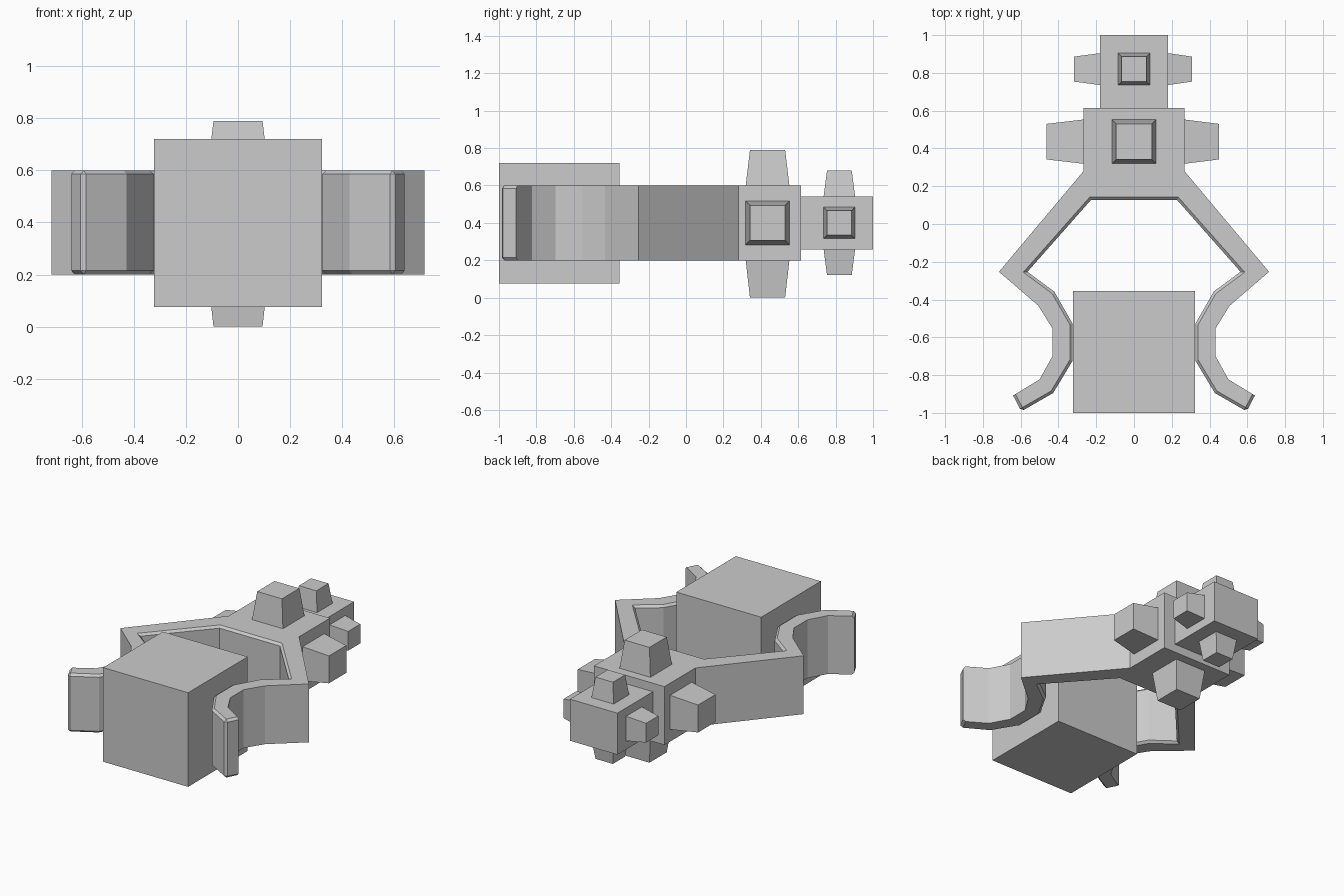
import bpy, bmesh
from mathutils import Matrix, Vector

if "Cube" in bpy.data.objects:
    bpy.data.objects.remove(bpy.data.objects["Cube"])


def finish(name, bm):
    bmesh.ops.recalc_face_normals(bm, faces=bm.faces)
    me = bpy.data.meshes.new(name)
    bm.to_mesh(me)
    bm.free()
    ob = bpy.data.objects.new(name, me)
    bpy.context.collection.objects.link(ob)
    return ob


def box(name, lo, hi):
    lo, hi = Vector(lo), Vector(hi)
    bm = bmesh.new()
    bmesh.ops.create_cube(bm, size=1)
    bmesh.ops.scale(bm, vec=hi - lo, verts=bm.verts)
    bmesh.ops.translate(bm, vec=(lo + hi) / 2, verts=bm.verts)
    return finish(name, bm)


def stud(name, origin, direction, start, end, base, tip):
    """Tapered square peg pointing along direction from origin."""
    bm = bmesh.new()
    bmesh.ops.create_cube(bm, size=2)
    for v in bm.verts:
        r, h = (tip, end) if v.co.z > 0 else (base, start)
        v.co = Vector((v.co.x * r, v.co.y * r, h))
    rot = Vector((0, 0, 1)).rotation_difference(Vector(direction)).to_matrix().to_4x4()
    bm.transform(Matrix.Translation(origin) @ rot)
    return finish(name, bm)


# Held block and the rear block
box("gripped_cube", (-0.322, -1.0, 0.075), (0.322, -0.355, 0.72))
box("rear_block", (-0.18, 0.60, 0.257), (0.18, 1.0, 0.542))

# Gripper frame: body and both claws from one mirrored outline
outer = [(0.267, 0.615), (0.267, 0.28), (0.715, -0.253), (0.507, -0.432),
         (0.431, -0.554), (0.431, -0.698), (0.50, -0.823), (0.64, -0.908)]
inner = [(0.597, -0.992), (0.428, -0.895), (0.325, -0.724), (0.325, -0.528),
         (0.422, -0.358), (0.564, -0.253), (0.228, 0.127)]
half = outer + inner
outline = half + [(-x, y) for x, y in reversed(half)]
bm = bmesh.new()
bottom = bm.faces.new([bm.verts.new((x, y, 0.2)) for x, y in outline])
ext = bmesh.ops.extrude_face_region(bm, geom=[bottom])
bmesh.ops.translate(bm, vec=(0, 0, 0.4),
                    verts=[g for g in ext["geom"] if isinstance(g, bmesh.types.BMVert)])
bmesh.ops.recalc_face_normals(bm, faces=bm.faces)

# Chamfer the inside rims and claw tips
rim = {(round(x, 3), round(y, 3)) for s in (1, -1) for x, y in
       [(s * a, b) for a, b in inner + outer[-1:]]}
key = lambda v: (round(v.co.x, 3), round(v.co.y, 3))
edges = []
for e in bm.edges:
    a, b = e.verts
    flat = abs(a.co.z - b.co.z) < 0.01
    if flat and key(a) in rim and key(b) in rim:
        edges.append(e)
    elif not flat and abs(a.co.y + 0.992) < 0.002:
        edges.append(e)
bmesh.ops.bevel(bm, geom=edges, offset=0.015, offset_type='OFFSET',
                segments=1, profile=0.5, affect='EDGES')
finish("gripper_frame", bm)

# Pegs on the four sides of the body and of the rear block
sides = {"top": (0, 0, 1), "bottom": (0, 0, -1), "right": (1, 0, 0), "left": (-1, 0, 0)}
big = {"top": 0.39, "bottom": 0.4, "right": 0.45, "left": 0.463}
small = {"top": 0.28, "bottom": 0.28, "right": 0.307, "left": 0.318}
for side, d in sides.items():
    upright = d[2] != 0
    stud("body_peg_" + side, (0, 0.436, 0.4), d,
         0.19 if upright else 0.26, big[side], 0.118, 0.094)
    stud("rear_peg_" + side, (0, 0.82, 0.4), d,
         0.135 if upright else 0.175, small[side], 0.085, 0.066)
